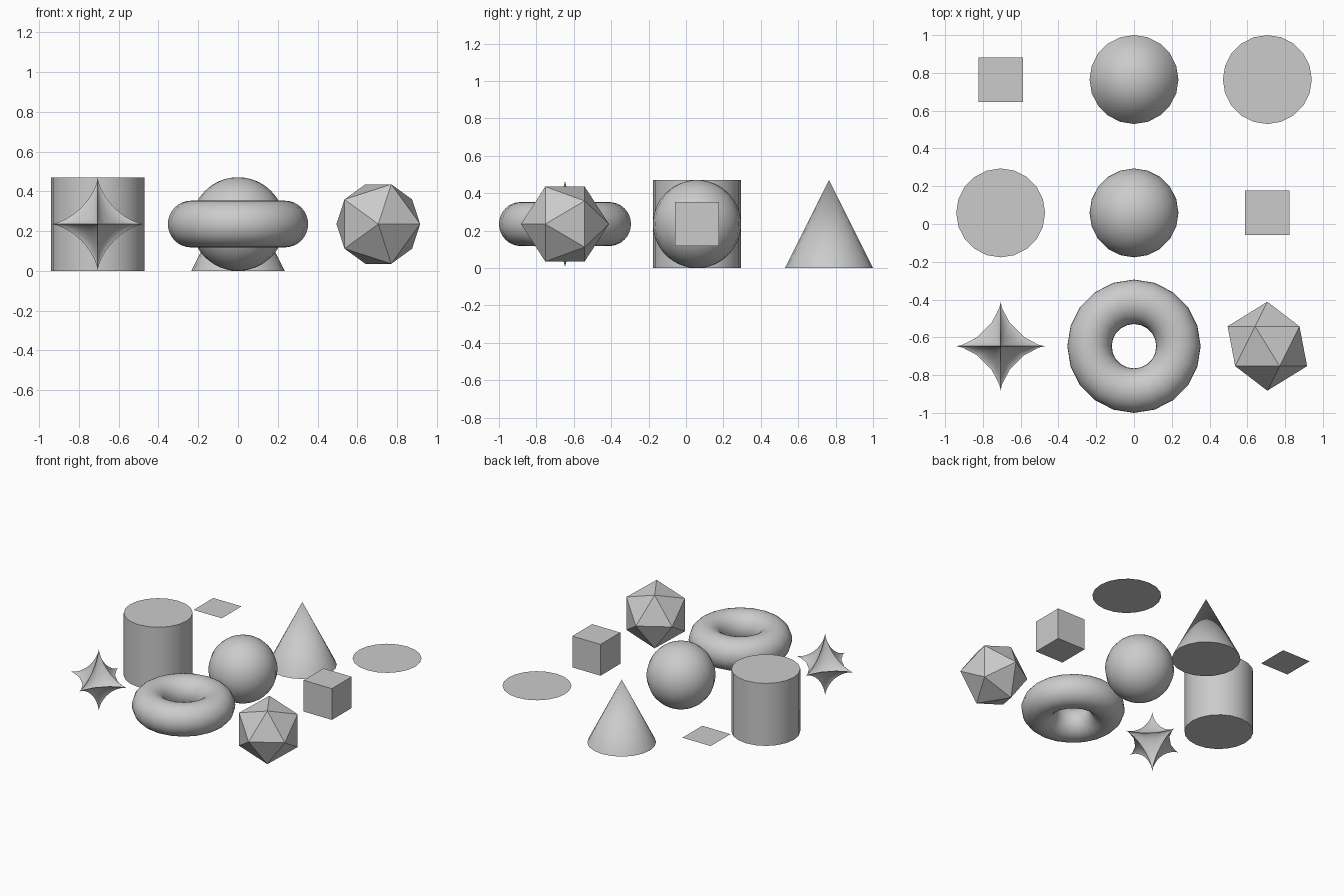
import bpy, bmesh
from math import radians, cos, sin, sqrt

if "Cube" in bpy.data.objects:
    bpy.data.objects.remove(bpy.data.objects["Cube"])

U = 2 / 8.5            # basic unit: radius of the round shapes
S = 3 * U              # grid spacing
ROW = [1 - U, 1 - 4 * U, 1 - 7 * U]   # back, middle, front rows
SEG = 20
ops = bpy.ops.mesh


def at(col, row):
    return (col * S, ROW[row], U)


def finish(name, smooth=True, angle=35):
    ob = bpy.context.object
    ob.name = name
    if smooth:
        bpy.ops.object.shade_smooth_by_angle(angle=radians(angle))
    return ob


# Back row: square plate, cone, disc
ops.primitive_plane_add(size=U, location=at(-1, 0))
finish("square_plate", False)
ops.primitive_cone_add(vertices=SEG, radius1=U, radius2=0, depth=2 * U, location=at(0, 0))
finish("cone")
ops.primitive_circle_add(vertices=SEG, radius=U, fill_type='NGON', location=at(1, 0))
finish("disc", False)

# Middle row: cylinder, sphere, cube
ops.primitive_cylinder_add(vertices=SEG, radius=U, depth=2 * U, location=at(-1, 1))
finish("cylinder")
ops.primitive_uv_sphere_add(segments=SEG, ring_count=32, radius=U, location=at(0, 1))
finish("sphere")
ops.primitive_cube_add(size=U, location=at(1, 1))
finish("cube", False)

# Front row: six-pointed star (cubed sphere coordinates), torus, icosahedron
ops.primitive_uv_sphere_add(segments=SEG, ring_count=32, radius=1, location=at(-1, 2))
star = finish("star")
for v in star.data.vertices:
    v.co = [U * c ** 3 for c in v.co]
bpy.ops.object.shade_smooth_by_angle(angle=radians(35))

ops.primitive_torus_add(major_segments=SEG, minor_segments=32, major_radius=U,
                        minor_radius=U / 2, location=at(0, 2))
finish("torus")

# Icosahedron with its poles along y
bm = bmesh.new()
h, r = U / sqrt(5), 2 * U / sqrt(5)
for s in (1, -1):
    bm.verts.new((0, s * U, 0))
    for k in range(5):
        a = radians(72 * k + (36 if s > 0 else 0))
        bm.verts.new((r * cos(a), s * h, r * sin(a)))
bmesh.ops.convex_hull(bm, input=bm.verts[:])
bmesh.ops.recalc_face_normals(bm, faces=bm.faces[:])
me = bpy.data.meshes.new("icosahedron")
bm.to_mesh(me)
bm.free()
ico = bpy.data.objects.new("icosahedron", me)
ico.location = at(1, 2)
bpy.context.collection.objects.link(ico)
